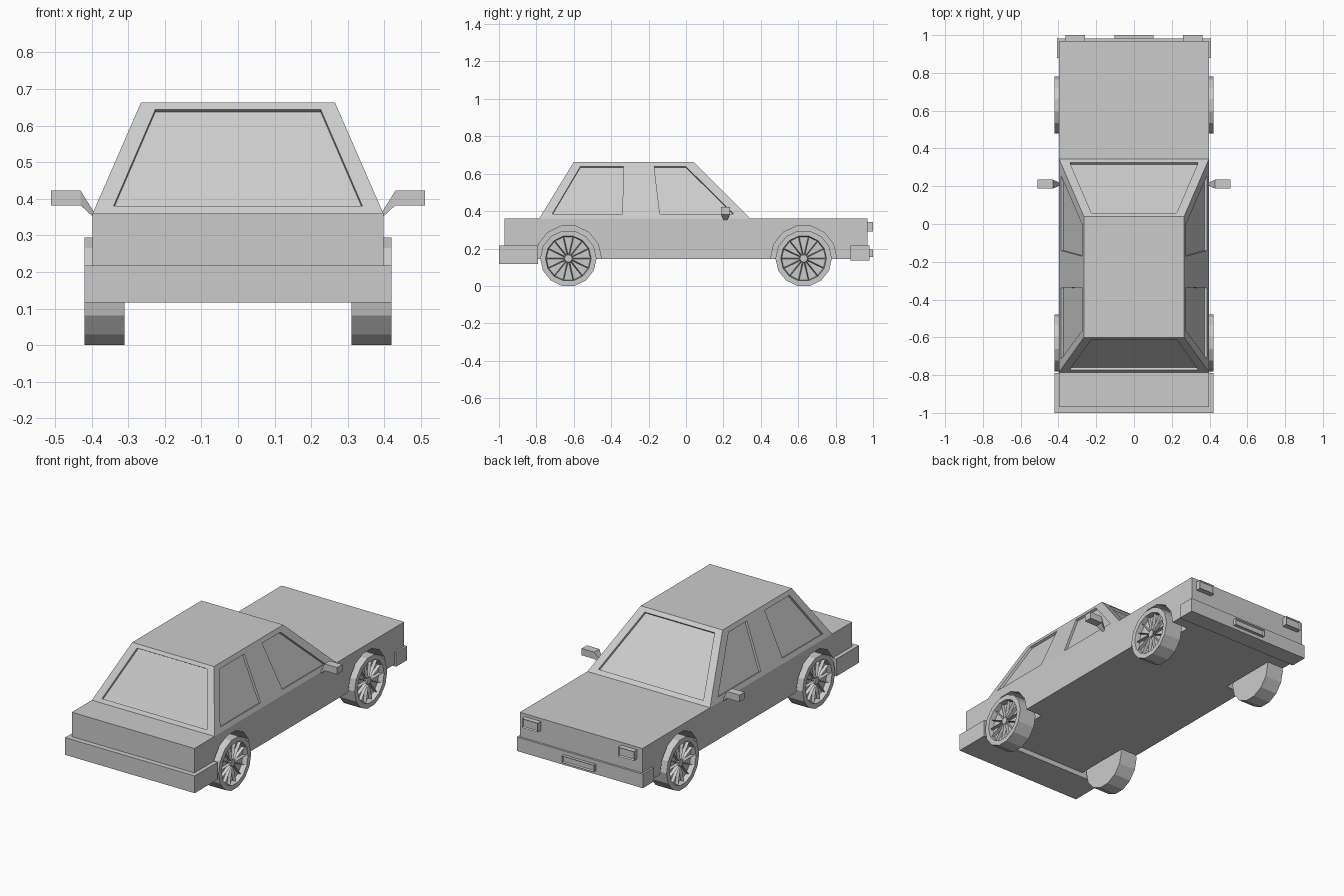
import bpy, bmesh
from math import sin, cos, pi
from mathutils import Vector

if "Cube" in bpy.data.objects:
    bpy.data.objects.remove(bpy.data.objects["Cube"])


def finish(bm, name):
    bmesh.ops.recalc_face_normals(bm, faces=bm.faces)
    me = bpy.data.meshes.new(name)
    bm.to_mesh(me)
    bm.free()
    ob = bpy.data.objects.new(name, me)
    bpy.context.collection.objects.link(ob)
    return ob


def add_hull(bm, pts):
    """Convex solid around a set of points."""
    vs = [bm.verts.new(p) for p in pts]
    bmesh.ops.convex_hull(bm, input=vs)


def hull(name, pts):
    bm = bmesh.new()
    add_hull(bm, pts)
    bmesh.ops.dissolve_limit(bm, angle_limit=0.01, verts=bm.verts, edges=bm.edges)
    return finish(bm, name)


def corners(x0, x1, y0, y1, z0, z1):
    return [(x, y, z) for x in (x0, x1) for y in (y0, y1) for z in (z0, z1)]


def ring(r, n=14):
    """Flat-bottomed polygon in the y-z plane."""
    return [(r * sin(pi / n + 2 * pi * i / n), -r * cos(pi / n + 2 * pi * i / n)) for i in range(n)]


def cut(ob, cutter):
    m = ob.modifiers.new("cut", 'BOOLEAN')
    m.operation, m.solver, m.object = 'DIFFERENCE', 'EXACT', cutter
    bpy.context.view_layer.objects.active = ob
    bpy.ops.object.modifier_apply(modifier=m.name)
    bpy.data.objects.remove(cutter)


W, RW, ZB, ZD, ZR = 0.397, 0.265, 0.145, 0.36, 0.663
WHEEL_Y, WHEEL_Z = 0.629, 0.147

# Body shell with cabin in one closed mesh
bm = bmesh.new()
outline = [(-.97, ZB, W), (.97, ZB, W), (.97, ZD, W), (.345, ZD, W),
           (.04, ZR, RW), (-.6, ZR, RW), (-.785, ZD, W), (-.97, ZD, W)]
L = [bm.verts.new((-w, y, z)) for y, z, w in outline]
R = [bm.verts.new((w, y, z)) for y, z, w in outline]
for i in range(8):
    j = (i + 1) % 8
    bm.faces.new((L[i], L[j], R[j], R[i]))
for S in (L, R):
    bm.faces.new([S[i] for i in (0, 1, 2, 3, 6, 7)])
    bm.faces.new([S[i] for i in (3, 4, 5, 6)])
body = finish(bm, "car_body")

# Wheel wells
bm = bmesh.new()
for s in (-1, 1):
    for y0 in (-WHEEL_Y, WHEEL_Y):
        add_hull(bm, [(s * x, y0 + y, WHEEL_Z + z) for x in (.29, .5) for y, z in ring(.177)])
bmesh.ops.dissolve_limit(bm, angle_limit=0.01, verts=bm.verts, edges=bm.edges)
cut(body, finish(bm, "well_cutter"))


# Recessed windows
def lerp(a, b, z):
    return a + (b - a) * (z - ZD) / (ZR - ZD)


panes = []
for y0, y1, n in ((-.785, -.6, -1), (.345, .04, 1)):
    pts = [Vector((x, lerp(y0, y1, z), z)) for x, z in ((-.34, .38), (.34, .38), (.226, .644), (-.226, .644))]
    panes.append((pts, Vector((0, n, 0))))
for s in (-1, 1):
    for q in (((-.715, .385), (-.34, .385), (-.335, .638), (-.565, .638)),
              ((-.14, .385), (.255, .385), (0, .638), (-.17, .638))):
        panes.append(([Vector((s * lerp(W, RW, z), y, z)) for y, z in q], Vector((s, 0, 0))))
bm = bmesh.new()
for pts, out in panes:
    n = (pts[1] - pts[0]).cross(pts[2] - pts[0]).normalized()
    if n.dot(out) < 0:
        n = -n
    add_hull(bm, [p + n * d for p in pts for d in (-.014, .04)])
bmesh.ops.dissolve_limit(bm, angle_limit=0.01, verts=bm.verts, edges=bm.edges)
cut(body, finish(bm, "window_cutter"))

# Bumpers
hull("short_end_bumper", corners(-.42, .42, -1, -.79, .116, .217))
hull("hood_end_bumper", corners(-.408, .408, .88, .982, .135, .217))


# Lamps and plate, each with a sunken face
def framed_box(name, *dims):
    ob = hull(name, corners(*dims))
    bm = bmesh.new()
    bm.from_mesh(ob.data)
    f = [f for f in bm.faces if f.normal.y > .9]
    bmesh.ops.inset_region(bm, faces=f, thickness=.007)
    bmesh.ops.translate(bm, verts=f[0].verts, vec=(0, -.008, 0))
    bm.to_mesh(ob.data)
    bm.free()


framed_box("headlight_left", -.363, -.26, .96, 1, .29, .343)
framed_box("headlight_right", .26, .363, .96, 1, .29, .343)
framed_box("plate_holder", -.104, .104, .96, 1, .155, .194)

# Side mirrors on tapering arms
for s, side in ((-1, "left"), (1, "right")):
    hull("mirror_" + side, [(s * x, y, z) for x, y, z in corners(.43, .511, .187, .235, .382, .422)])
    hull("mirror_arm_" + side, [(s * .43, y, z) for y in (.187, .235) for z in (.382, .422)]
         + [(s * .39, y, z) for y in (.205, .217) for z in (.345, .358)])


# Wheels: revolved rings with sunken gaps between the spokes
def wheel(name, s, y0):
    bm = bmesh.new()
    prof = [(.31, .1508), (.42, .1508), (.42, .122), (.408, .12), (.408, .02)]
    rings = [[bm.verts.new((s * x, y0 + y, WHEEL_Z + z)) for y, z in ring(r)] for x, r in prof]
    gaps = []
    for k in range(4):
        for i in range(14):
            j = (i + 1) % 14
            f = bm.faces.new((rings[k][i], rings[k][j], rings[k + 1][j], rings[k + 1][i]))
            if k == 3:
                gaps.append(f)
    bm.faces.new(rings[0])
    bm.faces.new(rings[-1])
    bmesh.ops.recalc_face_normals(bm, faces=bm.faces)
    bmesh.ops.inset_individual(bm, faces=gaps, thickness=.004)
    inner = {v for f in gaps for v in f.verts}
    bmesh.ops.translate(bm, verts=list(inner), vec=(-s * .018, 0, 0))
    finish(bm, name)


for s, side in ((-1, "left"), (1, "right")):
    wheel("short_end_wheel_" + side, s, -WHEEL_Y)
    wheel("hood_end_wheel_" + side, s, WHEEL_Y)
